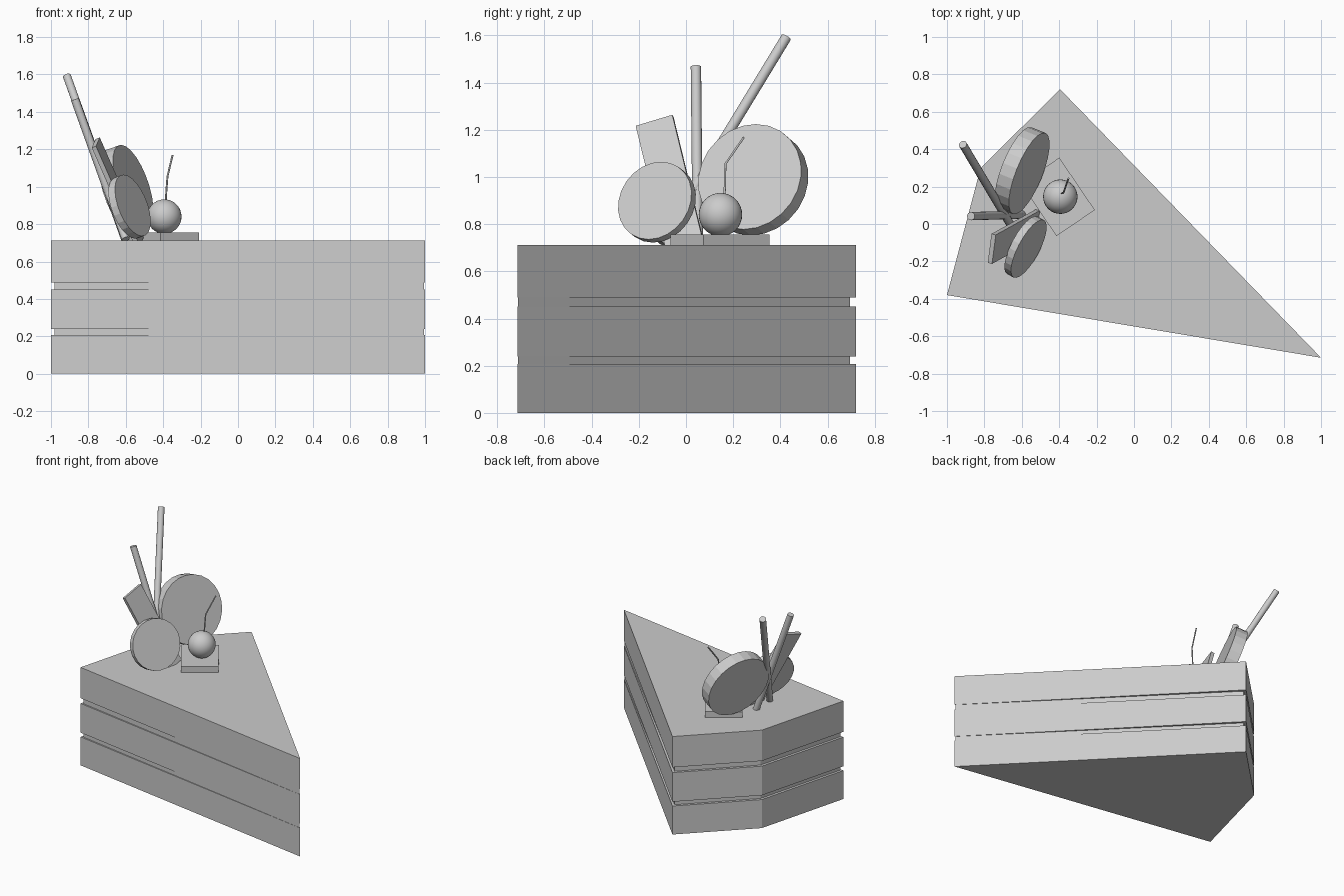
import bpy, bmesh, math
from mathutils import Vector, Matrix

if "Cube" in bpy.data.objects:
    bpy.data.objects.remove(bpy.data.objects["Cube"])


def finish(name, bm, smooth=False):
    bmesh.ops.recalc_face_normals(bm, faces=bm.faces[:])
    for f in bm.faces:
        f.smooth = smooth
    me = bpy.data.meshes.new(name)
    bm.to_mesh(me)
    bm.free()
    ob = bpy.data.objects.new(name, me)
    bpy.context.collection.objects.link(ob)
    return ob


def smooth_by_angle(ob):
    bpy.ops.object.select_all(action='DESELECT')
    ob.select_set(True)
    bpy.context.view_layer.objects.active = ob
    bpy.ops.object.shade_smooth_by_angle(angle=math.radians(35))


def prism(name, outline, z0, z1):
    bm = bmesh.new()
    base = bm.faces.new([bm.verts.new((x, y, z0)) for x, y in outline])
    top = bmesh.ops.extrude_face_region(bm, geom=[base])["geom"]
    bmesh.ops.translate(bm, vec=(0, 0, z1 - z0),
                        verts=[g for g in top if isinstance(g, bmesh.types.BMVert)])
    return finish(name, bm)


def cylinder(name, a, b, radius, sides):
    a, b = Vector(a), Vector(b)
    d = b - a
    bm = bmesh.new()
    mat = Matrix.Translation((a + b) / 2) @ d.to_track_quat('Z', 'Y').to_matrix().to_4x4()
    bmesh.ops.create_cone(bm, cap_ends=True, segments=sides, radius1=radius,
                          radius2=radius, depth=d.length, matrix=mat)
    return finish(name, bm)


def disc(name, centre, radius, thickness, turn, lean, sides=24):
    # leaning biscuit: face normal is turned about z and tipped upwards
    n = Vector((math.cos(turn) * math.cos(lean), -math.sin(turn) * math.cos(lean), math.sin(lean)))
    c = Vector(centre)
    return cylinder(name, c - n * thickness / 2, c + n * thickness / 2, radius, sides)


def box(name, centre, u, v, thickness):
    # slab spanned by two edge vectors
    u = Vector(u)
    v = Vector(v)
    v -= u * (u.dot(v) / u.dot(u))
    n = u.cross(v).normalized() * thickness
    m = Matrix((u, v, n)).transposed().to_4x4()
    bm = bmesh.new()
    bmesh.ops.create_cube(bm, size=1, matrix=Matrix.Translation(centre) @ m)
    return finish(name, bm)


# cake slice: three sponge layers with slightly recessed cream between
slice_outline = [(-1, -0.38), (1, -0.715), (-0.395, 0.72), (-0.82, 0.30)]
cream_outline = [(-0.98, -0.373), (0.995, -0.713), (-0.395, 0.695), (-0.803, 0.29)]
for i, (z0, z1) in enumerate([(0, 0.207), (0.238, 0.45), (0.488, 0.712)]):
    prism(f"sponge_layer_{i + 1}", slice_outline, z0, z1)
for i, (z0, z1) in enumerate([(0.207, 0.238), (0.45, 0.488)]):
    prism(f"cream_layer_{i + 1}", cream_outline, z0, z1)

# chocolate square under the cherry
box("chocolate_square", (-0.407, 0.145, 0.7335), (0.19, -0.28, 0), (-0.205, -0.14, 0), 0.043)

# round biscuits
disc("large_biscuit", (-0.598, 0.285, 0.988), 0.234, 0.085, math.radians(22), math.radians(17.5))
disc("small_biscuit", (-0.58, -0.123, 0.893), 0.174, 0.042, math.radians(28), math.radians(19))

# wafer slab
box("wafer", (-0.643, -0.068, 0.968), (0.235, 0.13, -0.535), (0.02, 0.155, 0.047), 0.025)

# rolled wafer sticks
for name, a, b in [("wafer_stick_long", (-0.60, -0.105, 0.72), (-0.915, 0.425, 1.592)),
                   ("wafer_stick_short", (-0.60, 0.05, 0.71), (-0.872, 0.042, 1.467))]:
    smooth_by_angle(cylinder(name, a, b, 0.022, 16))

# cherry
bm = bmesh.new()
bmesh.ops.create_uvsphere(bm, u_segments=32, v_segments=16, radius=0.092,
                          matrix=Matrix.Translation((-0.394, 0.146, 0.84)))
finish("cherry", bm, True)

# cherry stem: thin bent tube
cu = bpy.data.curves.new("cherry_stem", 'CURVE')
cu.dimensions = '3D'
cu.bevel_depth = 0.005
cu.bevel_resolution = 1
cu.use_fill_caps = True
path = [(-0.387, 0.163, 0.90), (-0.383, 0.165, 0.98), (-0.377, 0.167, 1.055), (-0.35, 0.245, 1.168)]
sp = cu.splines.new('POLY')
sp.points.add(len(path) - 1)
for p, co in zip(sp.points, path):
    p.co = (*co, 1)
bpy.context.collection.objects.link(bpy.data.objects.new("cherry_stem", cu))
